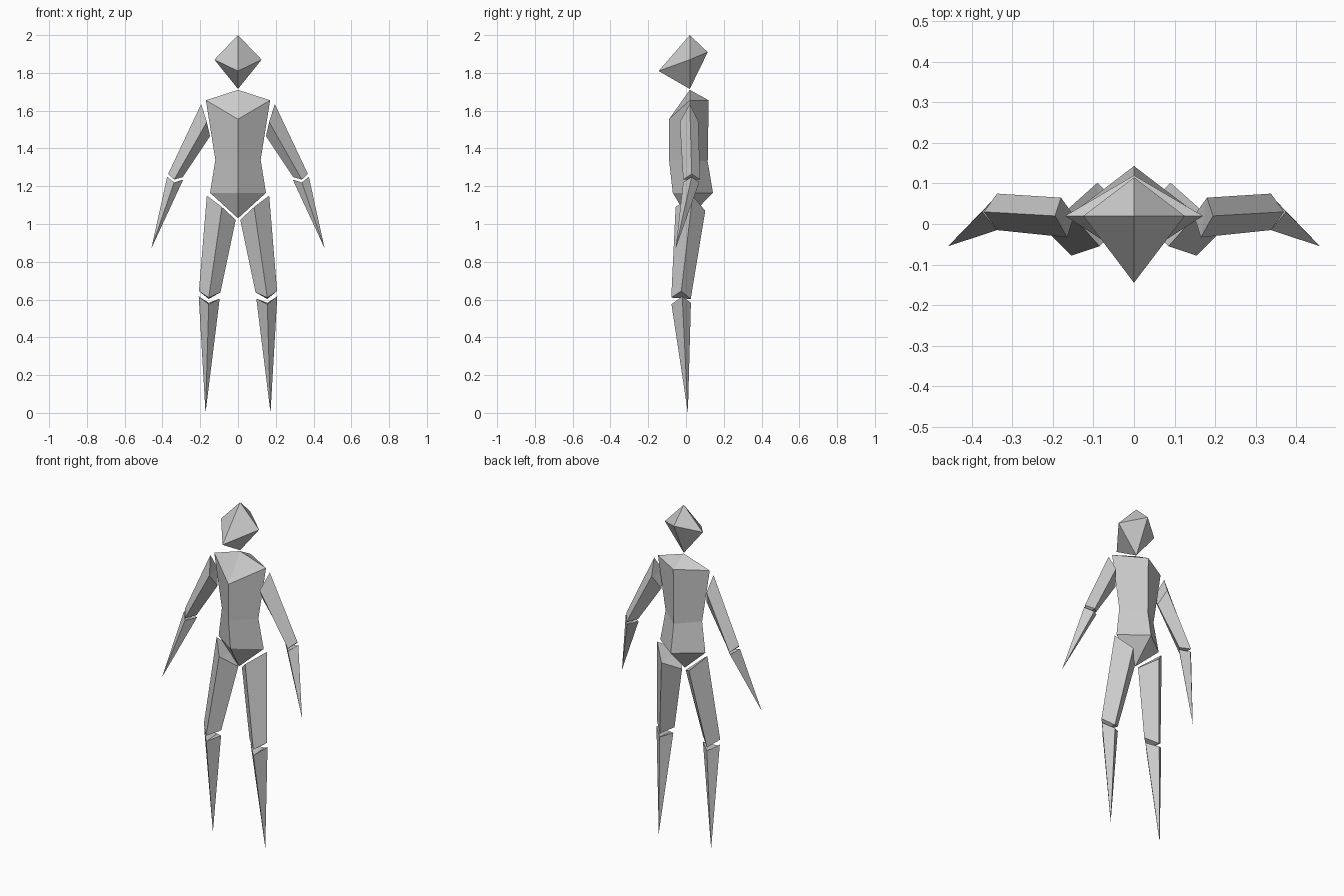
import bpy, bmesh
from mathutils import Vector

if "Cube" in bpy.data.objects:
    bpy.data.objects.remove(bpy.data.objects["Cube"])


def loft(name, rings, start=None, end=None, side=1):
    """Skin four-point rings (outer, front, inner, back); close each end
    with a point, or with a cap folded along its front-back line."""
    bm = bmesh.new()
    flip = lambda p: bm.verts.new(Vector((p[0] * side, p[1], p[2])))
    loops = [[flip(p) for p in ring] for ring in rings]
    for a, b in zip(loops, loops[1:]):
        for i in range(4):
            j = (i + 1) % 4
            bm.faces.new((a[i], a[j], b[j], b[i]))
    for loop, tip in ((loops[0], start), (loops[-1], end)):
        if tip:
            t = flip(tip)
            for i in range(4):
                bm.faces.new((loop[i], loop[(i + 1) % 4], t))
        else:
            bm.faces.new((loop[0], loop[1], loop[3]))
            bm.faces.new((loop[1], loop[2], loop[3]))
    bmesh.ops.recalc_face_normals(bm, faces=bm.faces)
    mesh = bpy.data.meshes.new(name)
    bm.to_mesh(mesh)
    bm.free()
    obj = bpy.data.objects.new(name, mesh)
    bpy.context.collection.objects.link(obj)
    return obj


def diamond(half, side_y, side_z, front, back):
    """Symmetric ring; front and back are (y, z) on the centre line."""
    return [(half, side_y, side_z), (0, *front), (-half, side_y, side_z), (0, *back)]


# Head: tilted octahedron
loft("head", [diamond(0.125, 0.02, 1.87, (-0.145, 1.81), (0.115, 1.91))],
     (0, 0.02, 2.0), (0, 0.02, 1.715))

# Torso: shoulders, waist, hips
loft("torso", [
    diamond(0.17, 0.02, 1.655, (-0.09, 1.555), (0.12, 1.655)),
    diamond(0.12, 0.02, 1.34, (-0.09, 1.34), (0.115, 1.33)),
    diamond(0.148, 0.03, 1.165, (-0.07, 1.165), (0.143, 1.165)),
], (0, 0.02, 1.71), (0, 0.01, 1.03))

for side, label in ((1, "right"), (-1, "left")):
    # Upper arm
    loft("upper_arm_" + label, [
        [(0.195, 0.02, 1.635), (0.165, -0.033, 1.54), (0.148, 0.02, 1.465), (0.18, 0.065, 1.545)],
        [(0.37, 0.03, 1.265), (0.338, -0.015, 1.235), (0.293, 0.03, 1.248), (0.338, 0.075, 1.235)],
    ], side=side)
    # Forearm, tapering to a point
    loft("forearm_" + label, [
        [(0.375, 0.03, 1.25), (0.338, -0.015, 1.22), (0.29, 0.03, 1.235), (0.338, 0.07, 1.22)],
    ], None, (0.459, -0.055, 0.87), side)
    # Thigh
    loft("thigh_" + label, [
        [(0.165, 0.035, 1.15), (0.085, -0.055, 1.09), (0.012, 0.02, 1.022), (0.09, 0.102, 1.07)],
        [(0.207, -0.025, 0.645), (0.155, -0.078, 0.61), (0.093, -0.025, 0.638), (0.155, 0.025, 0.603)],
    ], side=side)
    # Lower leg, tapering to a point
    loft("lower_leg_" + label, [
        [(0.208, -0.02, 0.617), (0.155, -0.077, 0.575), (0.097, -0.02, 0.605), (0.155, 0.026, 0.583)],
    ], None, (0.172, 0.01, 0.0), side)
